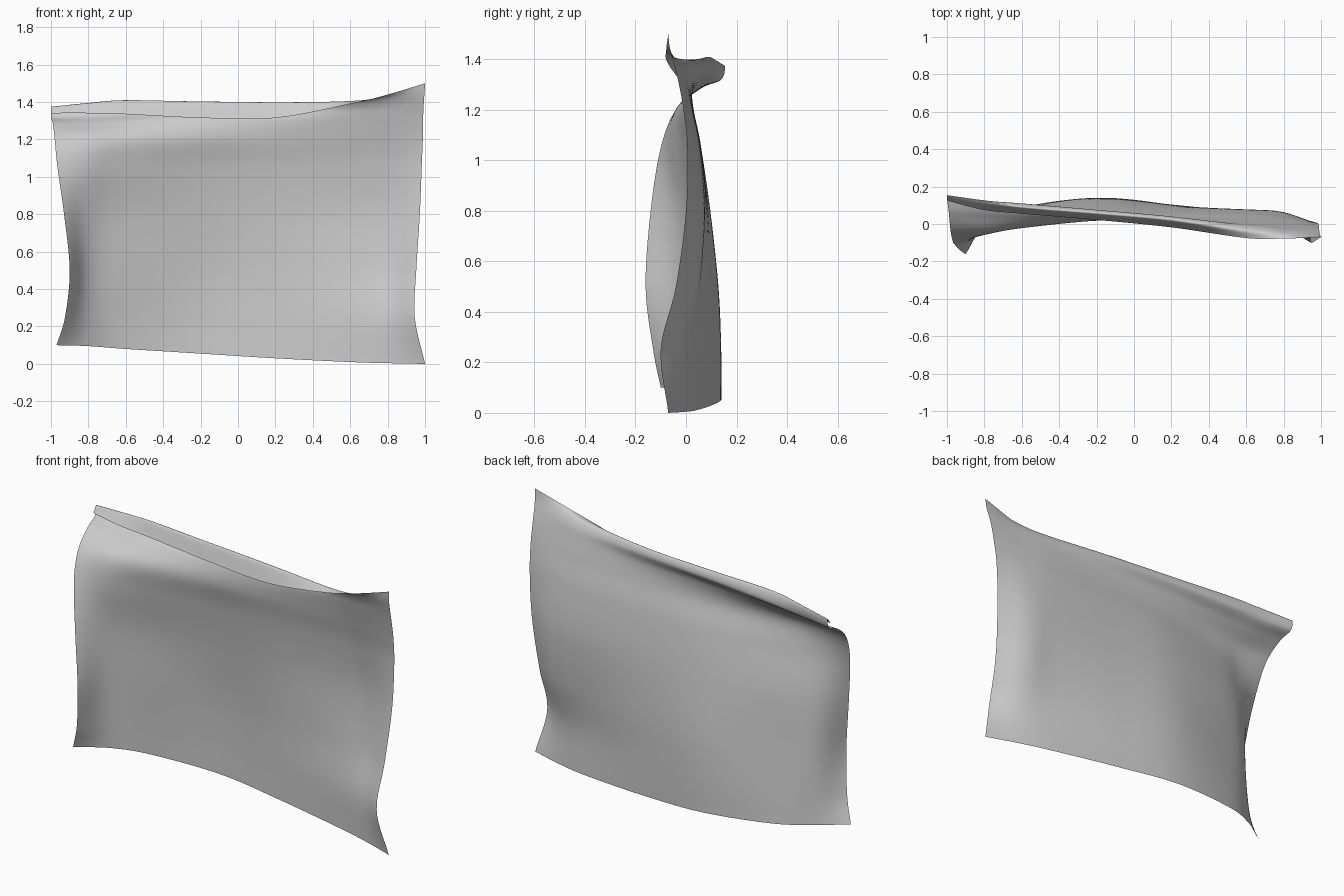
import bpy
import bmesh
from mathutils import Vector

# Columns across the sheet (the two ends vary by row, see below)
cols = [-1, -.8, -.6, -.2, .2, .6, .8, 1]

# Each row: left end x, right end x, heights, depths
hanging = [
    (-.97, 1.0, [.10, .095, .08, .055, .03, .01, .004, 0],
     [-.10, .012, .09, .14, .102, .038, -.008, -.07]),
    (-.925, .945, [.25] * 8, [-.13, .0, .08, .139, .103, .035, -.015, -.10]),
    (-.90, .953, [.5] * 8, [-.16, -.015, .06, .127, .103, .062, .04, -.04]),
    (-.93, .972, [.8] * 8, [-.14, -.03, .038, .093, .089, .078, .063, 0]),
    (-.965, .982, [1.05] * 8, [-.10, -.058, -.005, .052, .06, .056, .04, .005]),
    (-.98, .988, [1.2] * 8, [-.04, -.04, -.02, .018, .03, .026, .01, -.01]),
]
# Top hem curls backward, up, and over to the front
hem = [
    (-.99, .99, [1.285, 1.28, 1.29, 1.3, 1.3, 1.31, 1.31, 1.32],
     [.06, .045, .04, .035, .023, .003, -.016, -.032]),
    (-1, .993, [1.32, 1.33, 1.345, 1.36, 1.365, 1.37, 1.375, 1.39],
     [.14, .118, .108, .075, .04, -.01, -.033, -.05]),
    (-1, .997, [1.375, 1.395, 1.41, 1.402, 1.397, 1.405, 1.42, 1.445],
     [.153, .12, .09, .055, .018, -.037, -.055, -.064]),
    (-1, 1, [1.34, 1.34, 1.335, 1.315, 1.315, 1.39, 1.44, 1.5],
     [.125, .075, .055, .022, -.018, -.075, -.078, -.07]),
]


def smooth_line(pts, steps):
    """Catmull-Rom curve through the points."""
    p = [pts[0] * 2 - pts[1]] + pts + [pts[-1] * 2 - pts[-2]]
    out = []
    for i in range(1, len(p) - 2):
        a, b, c, d = p[i - 1:i + 3]
        for k in range(steps):
            t = k / steps
            out.append(.5 * (2 * b + (c - a) * t + (2 * a - 5 * b + 4 * c - d) * t * t
                             + (3 * b - a - 3 * c + d) * t ** 3))
    return out + [pts[-1].copy()]


# Cloth sheet: interpolate along rows, then up the columns
rows = []
for left, right, zs, ys in hanging + hem:
    xs = [left] + cols[1:-1] + [right]
    rows.append(smooth_line([Vector(c) for c in zip(xs, ys, zs)], 10))
columns = [smooth_line(list(c), 8) for c in zip(*rows)]

bm = bmesh.new()
grid = [[bm.verts.new(p) for p in c] for c in columns]
for a, b in zip(grid, grid[1:]):
    for j in range(len(a) - 1):
        bm.faces.new((a[j], b[j], b[j + 1], a[j + 1])).smooth = True
mesh = bpy.data.meshes.new("cloth_sheet")
bm.to_mesh(mesh)
bm.free()
bpy.context.collection.objects.link(bpy.data.objects.new("cloth_sheet", mesh))
